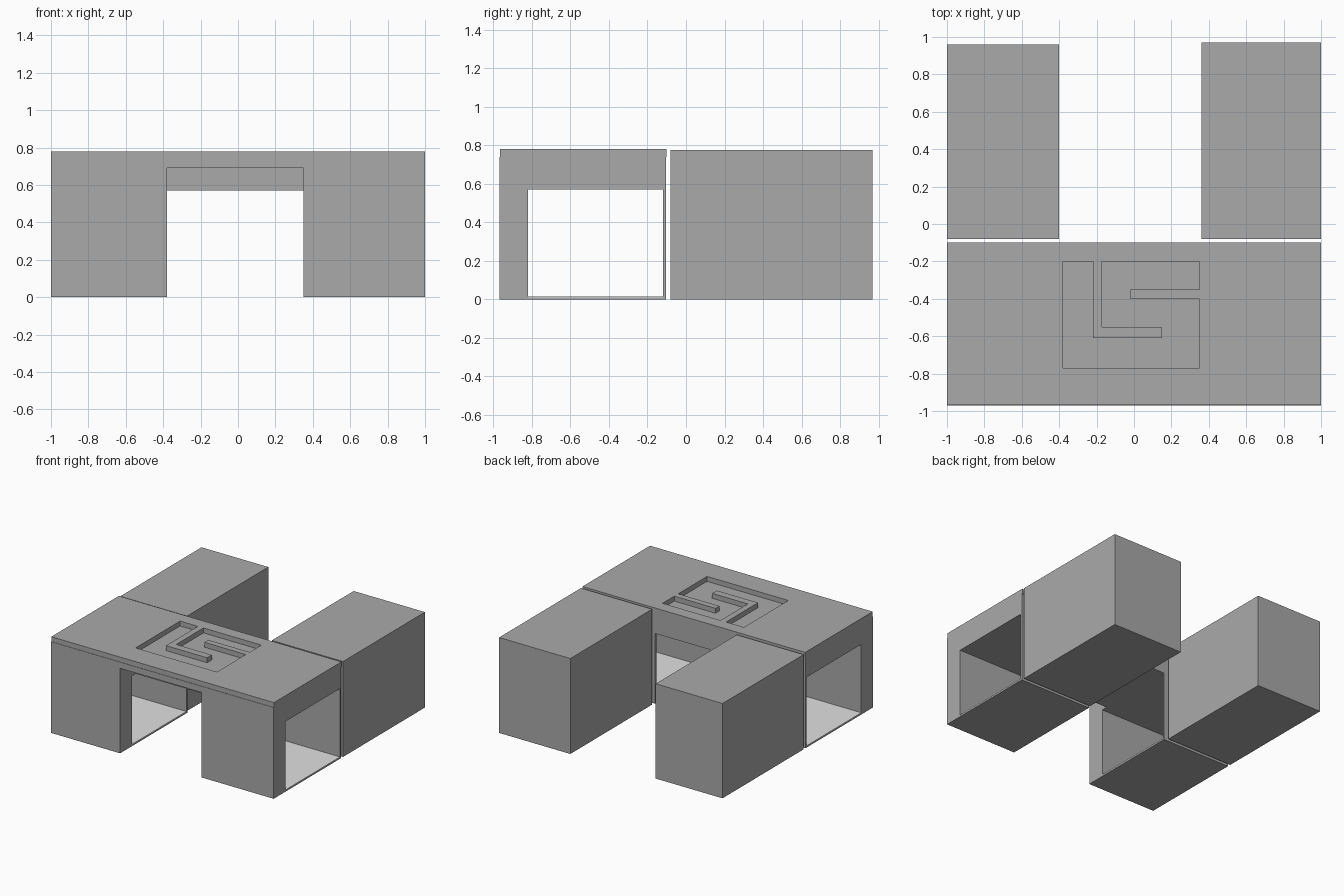
import bpy

cube = bpy.data.objects.get("Cube")
if cube:
    bpy.data.objects.remove(cube, do_unlink=True)


def material(name, value):
    mat = bpy.data.materials.new(name)
    mat.use_nodes = True
    color = (value, value, value, 1)
    mat.diffuse_color = color
    mat.node_tree.nodes["Principled BSDF"].inputs["Base Color"].default_value = color
    return mat


grey = material("concrete_grey", 0.40)
pale = material("pale_floor", 0.75)


def box(name, xs, ys, zs, mat=grey):
    """Axis-aligned box from its (low, high) range on each axis."""
    ranges = (xs, ys, zs)
    bpy.ops.mesh.primitive_cube_add(size=1)
    obj = bpy.context.object
    obj.name = name
    for v in obj.data.vertices:
        v.co = [low + (c + 0.5) * (high - low) for c, (low, high) in zip(v.co, ranges)]
    obj.data.materials.append(mat)
    return obj


GATE = (-0.38, 0.35)
FRONT, BACK = -0.97, -0.105
CEILING, LINTEL, ROOF, TOP = 0.57, 0.69, 0.74, 0.78
STEP = -0.77

# Rear wings
box("right_rear_wing", (-1, -0.40), (-0.08, 0.96), (0, 0.77))
box("left_rear_wing", (0.36, 1), (-0.08, 0.97), (0, 0.775))

# Rooms either side of the gate, open along x
for side, xs in (("right", (-1, GATE[0])), ("left", (GATE[1], 1))):
    box(side + "_front_wall", xs, (FRONT, -0.82), (0, CEILING))
    box(side + "_back_wall", xs, (-0.12, BACK), (0, CEILING))
    box(side + "_floor_slab", xs, (-0.82, -0.12), (0, 0.01))
    box(side + "_floor_finish", xs, (-0.82, -0.12), (0.01, 0.015), pale)
    box(side + "_front_header", xs, (FRONT, STEP), (CEILING, ROOF))

# Upper storey bridging the gate
box("gate_lintel", GATE, (FRONT, STEP), (LINTEL, ROOF))
box("upper_storey", (-1, 1), (STEP, BACK), (CEILING, ROOF))

# Roof border around the sunken court
roof = (ROOF, TOP)
box("roof_front", (-1, 1), (-0.967, STEP), roof)
box("roof_back", (-1, 1), (-0.20, -0.10), roof)
box("roof_right", (-1, GATE[0]), (STEP, -0.20), roof)
box("roof_left", (GATE[1], 1), (STEP, -0.20), roof)

# Low walls inside the court
box("court_long_wall", (-0.22, -0.17), (-0.61, -0.20), roof)
box("court_front_wall", (-0.17, 0.15), (-0.61, -0.55), roof)
box("court_back_wall", (-0.02, GATE[1]), (-0.40, -0.35), roof)
